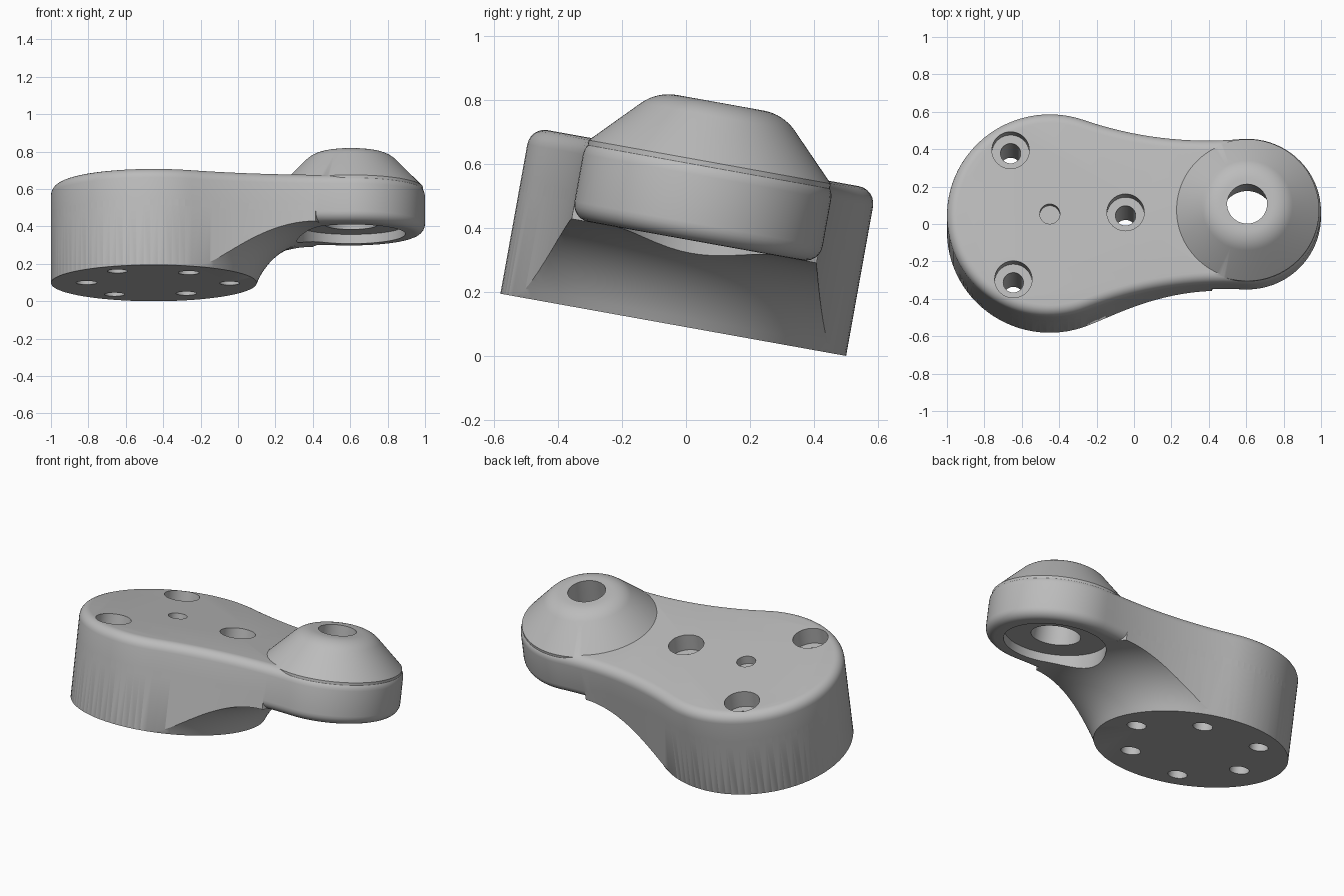
import bpy, bmesh, math
from mathutils import Matrix

cube = bpy.data.objects.get("Cube")
if cube:
    bpy.data.objects.remove(cube, do_unlink=True)

# Main dimensions, measured along the part's own axes
BASE_R, EYE_R, REACH, BLEND_R = 0.55, 0.395, 1.055, 2.0
TOP, UNDER, ROUND = 0.53, 0.27, 0.055

grey = bpy.data.materials.new("plain_grey")
grey.use_nodes = True
colour = (0.5, 0.5, 0.5, 1)
grey.diffuse_color = colour
grey.node_tree.nodes["Principled BSDF"].inputs["Base Color"].default_value = colour


def arc(cx, cy, r, start, end, steps):
    angles = [start + (end - start) * i / steps for i in range(steps + 1)]
    return [(cx + r * math.cos(a), cy + r * math.sin(a)) for a in angles]


def make_object(name, bm):
    bmesh.ops.recalc_face_normals(bm, faces=bm.faces)
    mesh = bpy.data.meshes.new(name)
    bm.to_mesh(mesh)
    bm.free()
    mesh.materials.append(grey)
    obj = bpy.data.objects.new(name, mesh)
    bpy.context.collection.objects.link(obj)
    return obj


def turn(bm, profile, x=0, y=0, steps=64, closed=False):
    """Revolve a (radius, height) profile about a vertical axis."""
    part = bmesh.new()
    verts = [part.verts.new((r, 0, z)) for r, z in profile]
    pairs = list(zip(verts, verts[1:]))
    if closed:
        pairs.append((verts[-1], verts[0]))
    edges = [part.edges.new(p) for p in pairs]
    bmesh.ops.spin(part, geom=verts + edges, cent=(0, 0, 0), axis=(0, 0, 1),
                   angle=math.tau, steps=steps, use_merge=True)
    bmesh.ops.remove_doubles(part, verts=part.verts, dist=1e-5)
    bmesh.ops.recalc_face_normals(part, faces=part.faces)
    bmesh.ops.translate(part, verts=part.verts, vec=(x, y, 0))
    temp = bpy.data.meshes.new("temp")
    part.to_mesh(temp)
    part.free()
    bm.from_mesh(temp)
    bpy.data.meshes.remove(temp)


def prism(name, outline, low, high, rounding=0):
    bm = bmesh.new()
    face = bm.faces.new([bm.verts.new((x, y, low)) for x, y in outline])
    extruded = bmesh.ops.extrude_face_region(bm, geom=[face])["geom"]
    bmesh.ops.translate(bm, vec=(0, 0, high - low),
                        verts=[g for g in extruded if isinstance(g, bmesh.types.BMVert)])
    if rounding:
        rims = [e for e in bm.edges if abs(e.verts[0].co.z - e.verts[1].co.z) < 1e-5]
        bmesh.ops.bevel(bm, geom=rims, offset=rounding, segments=6, profile=0.5,
                        affect='EDGES', clamp_overlap=False)
    return make_object(name, bm)


def combine(target, other, operation):
    mod = target.modifiers.new("combine", 'BOOLEAN')
    mod.operation, mod.object, mod.solver = operation, other, 'EXACT'
    bpy.context.view_layer.objects.active = target
    bpy.ops.object.modifier_apply(modifier=mod.name)
    bpy.data.objects.remove(other, do_unlink=True)


# Outline: two circles joined by tangent concave arcs
bx = ((BASE_R - EYE_R) * (BASE_R + EYE_R + 2 * BLEND_R) + REACH ** 2) / (2 * REACH)
by = math.sqrt((BASE_R + BLEND_R) ** 2 - bx ** 2)
base_a = math.atan2(by, bx)
eye_a = math.atan2(by, bx - REACH)
upper = arc(REACH, 0, EYE_R, 0, eye_a, 20)
upper += arc(bx, by, BLEND_R, eye_a - math.pi, base_a - math.pi, 16)[1:-1]
upper += arc(0, 0, BASE_R, base_a, math.pi, 28)
outline = upper + [(x, -y) for x, y in reversed(upper[1:-1])]

# Rounded plate spanning both ends, and the deep round base beneath it
body = prism("lever_arm", outline, UNDER, TOP, ROUND)
base = prism("base", outline, 0, 0.36)

# Sweep the underside up from the base to the arm
R = 0.42
run = math.sqrt(R ** 2 - (R - UNDER) ** 2)
start = math.atan2(R - UNDER, -run)
sweep = arc(BASE_R + run, UNDER - R, R, start, math.pi / 2, 16)
bm = bmesh.new()
turn(bm, [(BASE_R - 0.0005, -0.1)] + sweep + [(BASE_R + run, 0.6), (2, 0.6), (2, -0.1)],
     steps=128, closed=True)
combine(base, make_object("underside_cutter", bm), 'DIFFERENCE')
combine(body, base, 'UNION')

# Conical boss with a softened top
bm = bmesh.new()
crown = arc(0.138, 0.56, 0.15, math.pi / 4, math.pi / 2, 8)
turn(bm, [(0, 0.4), (0.385, 0.4), (0.385, 0.522)] + crown + [(0, 0.71)], x=REACH, steps=96)
combine(body, make_object("boss", bm), 'UNION')

# Tapered eye with its recess, bolt holes, blind holes and centre mark
bm = bmesh.new()
turn(bm, [(0, -0.1), (0.29, -0.1), (0.29, 0.32), (0.14, 0.32), (0.107, 0.71),
          (0.107, 0.8), (0, 0.8)], x=REACH, steps=80)
for i in range(3):
    a = i * math.tau / 3
    turn(bm, [(0, -0.1), (0.054, -0.1), (0.054, TOP - 0.1), (0.1, TOP - 0.1),
              (0.1, 0.6), (0, 0.6)], 0.405 * math.cos(a), 0.405 * math.sin(a), 40)
    a += math.pi / 3
    turn(bm, [(0, -0.1), (0.056, -0.1), (0.056, 0.25), (0, 0.25)],
         0.36 * math.cos(a), 0.36 * math.sin(a), 40)
turn(bm, [(0, TOP - 0.05), (0.054, TOP - 0.05), (0.054, 0.6), (0, 0.6)], steps=40)
combine(body, make_object("hole_cutter", bm), 'DIFFERENCE')

# Lean the finished part back and set it down
body.data.transform(Matrix.Translation((-0.45, -0.04, 0.097))
                    @ Matrix.Rotation(math.radians(-10.2), 4, 'X')
                    @ Matrix.Rotation(math.radians(1.2), 4, 'Z'))
body.select_set(True)
bpy.context.view_layer.objects.active = body
bpy.ops.object.shade_smooth_by_angle(angle=math.radians(30))
